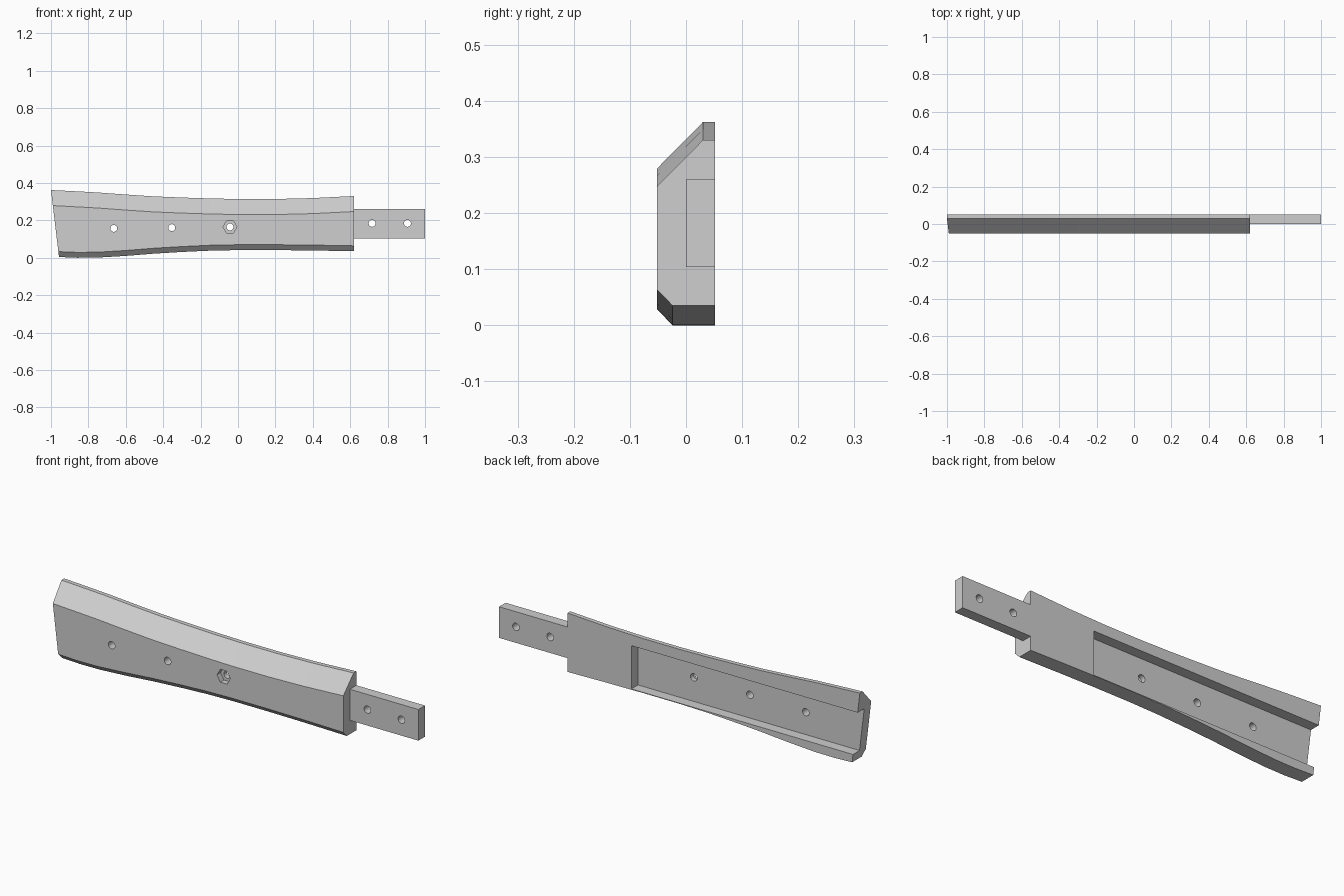
import bpy
import bmesh
import math
from mathutils import Matrix

cube = bpy.data.objects.get("Cube")
if cube:
    bpy.data.objects.remove(cube, do_unlink=True)

grey = bpy.data.materials.new("plain grey")
grey.use_nodes = True
colour = (0.62, 0.62, 0.62, 1)
grey.diffuse_color = colour
grey.node_tree.nodes["Principled BSDF"].inputs["Base Color"].default_value = colour

BACK, FRONT, MID = 0.052, -0.052, 0.0


def make_object(name, bm):
    bmesh.ops.recalc_face_normals(bm, faces=bm.faces)
    mesh = bpy.data.meshes.new(name)
    bm.to_mesh(mesh)
    bm.free()
    mesh.materials.append(grey)
    obj = bpy.data.objects.new(name, mesh)
    bpy.context.collection.objects.link(obj)
    return obj


def box(name, x, y, z):
    """Box from (low, high) pairs on each axis."""
    bm = bmesh.new()
    bmesh.ops.create_cube(bm, size=1)
    for v in bm.verts:
        v.co = [lo + (c + 0.5) * (hi - lo) for c, (lo, hi) in zip(v.co, (x, y, z))]
    return make_object(name, bm)


def bore(name, x, z, radius, y0, y1, sides):
    """Prism along y, used as a hole cutter."""
    bm = bmesh.new()
    bmesh.ops.create_cone(bm, cap_ends=True, segments=sides, radius1=radius,
                          radius2=radius, depth=y1 - y0)
    # put a corner of the polygon on the x axis
    turn = Matrix.Rotation(math.radians(90), 4, "Z") if sides == 6 else Matrix()
    place = Matrix.Translation((x, (y0 + y1) / 2, z))
    bm.transform(place @ Matrix.Rotation(math.radians(90), 4, "X") @ turn)
    return make_object(name, bm)


def cut(obj, cutter):
    cutter.hide_render = True
    cutter.hide_set(True)
    mod = obj.modifiers.new("cut", "BOOLEAN")
    mod.operation = "DIFFERENCE"
    mod.solver = "EXACT"
    mod.object = cutter


# Grip body: chamfered section lofted along a gently curved outline
outline = [  # x, top, bottom
    (-1.0, 0.362, 0.004), (-0.86, 0.355, 0.0), (-0.75, 0.349, 0.001),
    (-0.6, 0.338, 0.010), (-0.45, 0.328, 0.022), (-0.3, 0.322, 0.031),
    (-0.15, 0.317, 0.038), (0.0, 0.314, 0.041), (0.2, 0.314, 0.041),
    (0.4, 0.319, 0.039), (0.62, 0.330, 0.035)]
bm = bmesh.new()
rings = []
for i, (x, top, low) in enumerate(outline):
    section = [(BACK, top), (0.030, top), (FRONT, top - 0.083),
               (FRONT, low + 0.029), (-0.024, low), (BACK, low)]
    # the butt end leans outward towards the top
    rings.append([bm.verts.new((x + (0.12 * (top - z) if i == 0 else 0), y, z))
                  for y, z in section])
for a, b in zip(rings, rings[1:]):
    for j in range(len(a)):
        k = (j + 1) % len(a)
        bm.faces.new((a[j], a[k], b[k], b[j]))
bm.faces.new(rings[0])
bm.faces.new(rings[-1])
grip = make_object("grip_body", bm)

# Channel in the back, open at the butt end
cut(grip, box("channel_cutter", (-1.2, 0.266), (MID, 0.2), (0.0445, 0.261)))

# Three bolt holes with hexagonal nut pockets
for n, (x, z) in enumerate([(-0.664, 0.157), (-0.354, 0.161), (-0.043, 0.165)]):
    cut(grip, bore(f"nut_pocket_cutter_{n}", x, z, 0.037, -0.1, -0.024, 6))
    cut(grip, bore(f"bolt_hole_cutter_{n}", x, z, 0.0185, -0.15, 0.1, 24))

# Flat tang with two pin holes
tang = box("tang", (0.62, 1.0), (MID, BACK), (0.104, 0.26))
for n, x in enumerate((0.717, 0.906)):
    cut(tang, bore(f"pin_hole_cutter_{n}", x, 0.184, 0.0185, -0.1, 0.1, 24))
